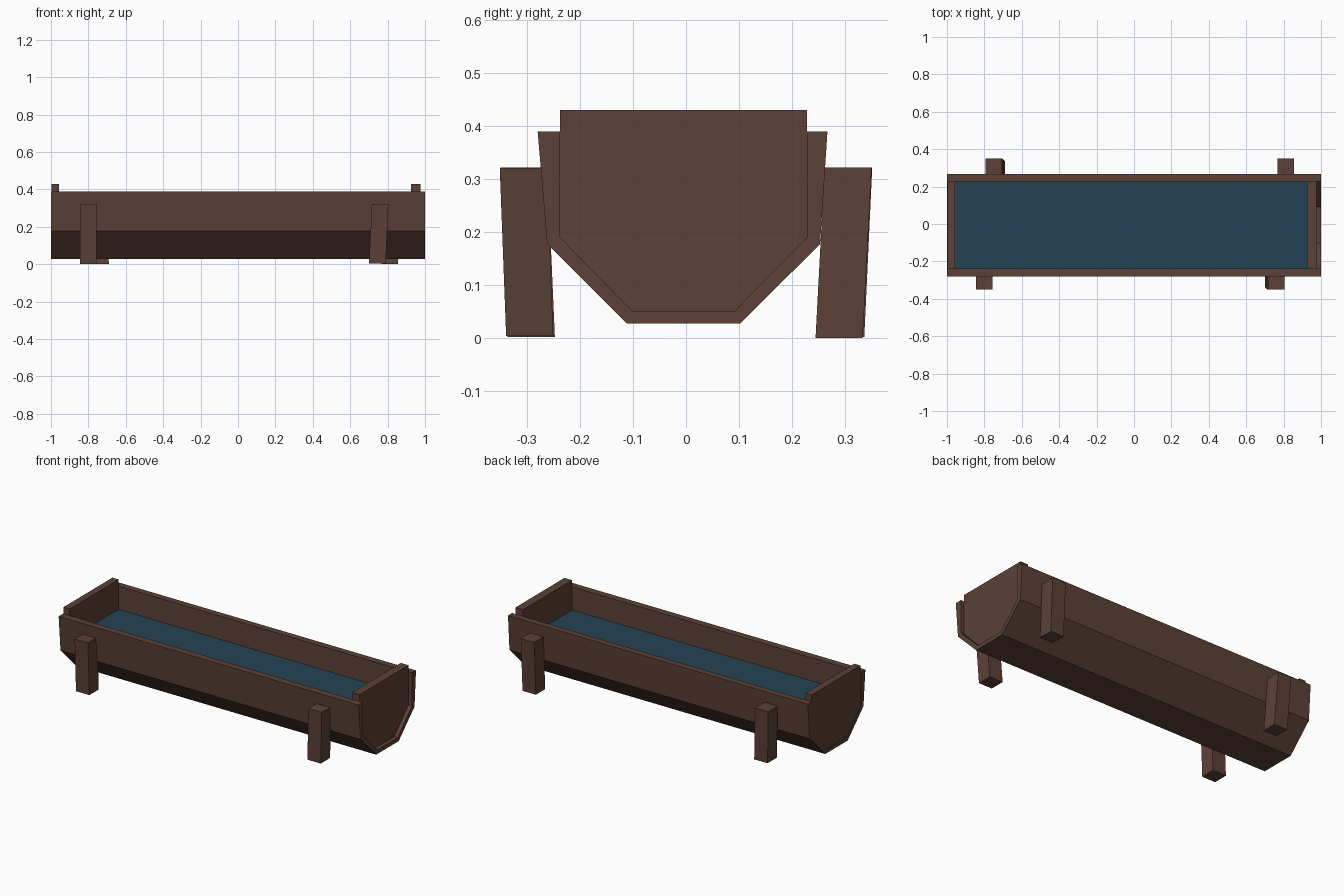
import bpy
import bmesh
from mathutils import Vector

cube = bpy.data.objects.get("Cube")
if cube:
    bpy.data.objects.remove(cube, do_unlink=True)


def material(name, rgb):
    m = bpy.data.materials.new(name)
    m.use_nodes = True
    m.diffuse_color = (*rgb, 1)
    m.node_tree.nodes["Principled BSDF"].inputs["Base Color"].default_value = (*rgb, 1)
    return m


wood = material("dark brown wood", (0.107, 0.053, 0.037))
water_blue = material("deep blue water", (0.018, 0.056, 0.092))


def loft(name, ring_a, ring_b, mat):
    """Closed solid between two matching outlines."""
    bm = bmesh.new()
    a = [bm.verts.new(p) for p in ring_a]
    b = [bm.verts.new(p) for p in ring_b]
    bm.faces.new(a)
    bm.faces.new(b[::-1])
    for i in range(len(a)):
        j = (i + 1) % len(a)
        bm.faces.new((a[j], a[i], b[i], b[j]))
    bmesh.ops.recalc_face_normals(bm, faces=bm.faces)
    mesh = bpy.data.meshes.new(name)
    bm.to_mesh(mesh)
    bm.free()
    mesh.materials.append(mat)
    obj = bpy.data.objects.new(name, mesh)
    bpy.context.collection.objects.link(obj)
    return obj


def extrude_x(name, outline, x0, x1, mat):
    return loft(name, [(x0, y, z) for y, z in outline],
                [(x1, y, z) for y, z in outline], mat)


# Trough shell: thick U-shaped plank profile, open at the top and ends
outer = [(-0.28, 0.39), (-0.262, 0.177), (-0.112, 0.027),
         (0.102, 0.027), (0.253, 0.177), (0.267, 0.39)]
inner = [(-0.238, 0.39), (-0.238, 0.19), (-0.102, 0.051),
         (0.092, 0.051), (0.228, 0.19), (0.228, 0.39)]
extrude_x("trough_shell", outer + inner[::-1], -1, 1, wood)

# End boards fill the inside outline and rise above the rim
board = [(inner[0][0], 0.43)] + inner[1:-1] + [(inner[-1][0], 0.43)]
extrude_x("right_end_board", board, -0.997, -0.956, wood)
extrude_x("left_end_board", board, 0.926, 0.977, wood)

# Water fills the trough up to its level
level = 0.25
fill = [(inner[0][0], level)] + inner[1:-1] + [(inner[-1][0], level)]
extrude_x("water", fill, -0.956, 0.926, water_blue)


# Legs: square posts leaning slightly, given by their foot and top centres
def leg(name, foot, top, width=0.089):
    h = width / 2
    corners = [Vector((sx * h, sy * h, 0))
               for sx, sy in ((-1, -1), (1, -1), (1, 1), (-1, 1))]
    loft(name, [Vector(foot) + c for c in corners],
         [Vector(top) + c for c in corners], wood)


leg("front_right_leg", (-0.8, -0.292, 0.002), (-0.8, -0.306, 0.322))
leg("front_left_leg", (0.745, -0.295, 0.004), (0.76, -0.307, 0.321))
leg("back_right_leg", (-0.735, 0.292, 0.002), (-0.75, 0.307, 0.322))
leg("back_left_leg", (0.812, 0.289, 0), (0.812, 0.306, 0.322))
